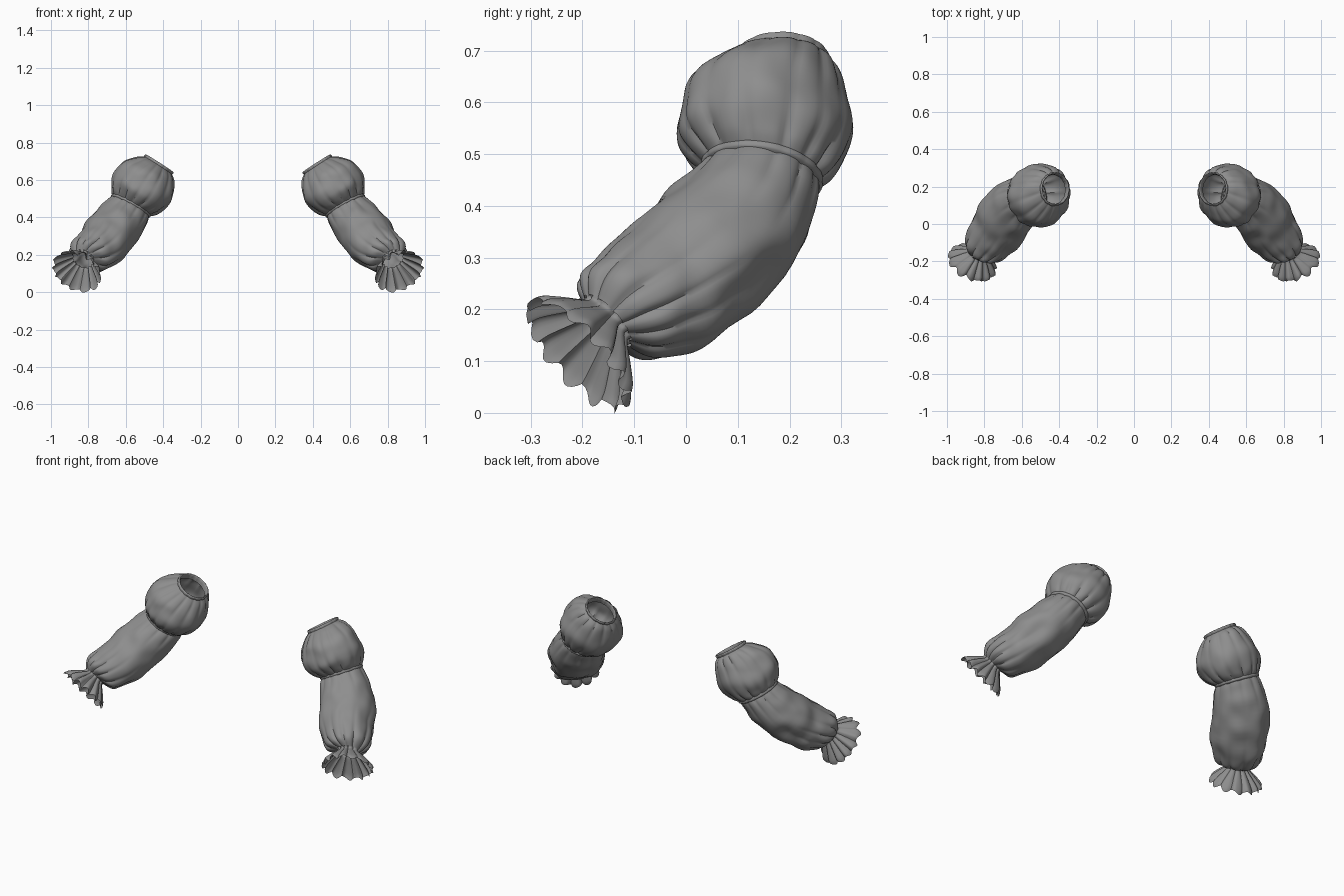
import bpy, bmesh, math
from mathutils import Vector, noise

SEG, SUB = 112, 6
cloth = bpy.data.materials.new("grey cloth")
cloth.diffuse_color = (0.27, 0.27, 0.27, 1)


def spline(rows, t):
    """Catmull-Rom through rows of numbers."""
    i = min(int(t), len(rows) - 2)
    f = t - i
    a, b, c, d = (rows[max(0, min(len(rows) - 1, i + k))] for k in (-1, 0, 1, 2))
    return [q + 0.5 * f * (r - p + f * (2 * p - 5 * q + 4 * r - s + f * (3 * (q - r) + s - p)))
            for p, q, r, s in zip(a, b, c, d)]


def pleat(ang, count):
    """Uneven gathers: rounded crests with narrow valleys, in -1..1."""
    warped = ang * count + 0.9 * math.sin(2 * ang + 1) + 0.6 * math.sin(3 * ang)
    return 1 - 2 * (1 - abs(math.cos(warped / 2))) ** 1.5


def loft(name, rows, count, wrinkle=0.0, wave=0.0, widen=0.0):
    """Rows: centre xyz, axis xyz, radius, pleat depth."""
    bm = bmesh.new()
    rings = []
    steps = (len(rows) - 1) * SUB
    for s in range(steps + 1):
        v = spline(rows, s / SUB)
        c, n, rad, depth = Vector(v[:3]), Vector(v[3:6]).normalized(), v[6], v[7]
        u = Vector((0.65, 0.75, 0.0))
        u = (u - n * u.dot(n)).normalized()
        w = n.cross(u)
        fade = math.sin(math.pi * s / steps)
        ring = []
        for k in range(SEG):
            a = 2 * math.pi * k / SEG
            d = u * math.cos(a) * (1 + widen * fade) + w * math.sin(a)
            p = c + d * (rad + depth * pleat(a, count))
            p += d * wrinkle * fade * noise.noise(p * 11 + Vector((3, 1, 7)))
            p += n * wave * (s / steps) ** 2 * math.sin(count * a + 1.2 * math.sin(2 * a))
            ring.append(bm.verts.new(p))
        rings.append(ring)
    for r0, r1 in zip(rings, rings[1:]):
        for k in range(SEG):
            j = (k + 1) % SEG
            bm.faces.new((r0[k], r0[j], r1[j], r1[k]))
    me = bpy.data.meshes.new(name)
    bm.to_mesh(me)
    bm.free()
    me.materials.append(cloth)
    ob = bpy.data.objects.new(name, me)
    bpy.context.collection.objects.link(ob)
    # the second sleeve is the mirror image
    mir = ob.modifiers.new("mirror", 'MIRROR')
    mir.use_mirror_merge = False
    bpy.ops.object.select_all(action='DESELECT')
    ob.select_set(True)
    bpy.context.view_layer.objects.active = ob
    bpy.ops.object.shade_smooth_by_angle(angle=math.radians(45))
    return ob


TOP = (0.54, -0.03, -0.84)     # axis at the shoulder opening
WAIST = (0.48, -0.15, -0.86)   # axis at the seam above the elbow
WRIST = (0.34, -0.70, -0.63)   # axis at the cuff

# thin rolled band round the shoulder opening
loft("shoulder_band", [
    (0.434, 0.184, 0.665, *TOP, 0.078, 0.001),
    (0.423, 0.187, 0.684, *TOP, 0.079, 0.001),
    (0.419, 0.188, 0.690, *TOP, 0.084, 0.001),
    (0.422, 0.187, 0.686, *TOP, 0.090, 0.001),
    (0.428, 0.185, 0.677, *TOP, 0.088, 0.002),
], 14)

# puffed upper sleeve, gathered at both ends
loft("upper_puff", [
    (0.427, 0.185, 0.679, *TOP, 0.086, 0.002),
    (0.442, 0.176, 0.658, *TOP, 0.118, 0.004),
    (0.472, 0.160, 0.618, 0.52, -0.06, -0.85, 0.152, 0.003),
    (0.505, 0.148, 0.566, 0.50, -0.10, -0.85, 0.167, 0.001),
    (0.532, 0.145, 0.520, 0.49, -0.12, -0.86, 0.161, 0.003),
    (0.556, 0.145, 0.484, *WAIST, 0.136, 0.006),
    (0.573, 0.146, 0.462, *WAIST, 0.111, 0.003),
], 14, wrinkle=0.014)

# narrow seam band between puff and forearm
loft("seam_band", [
    (0.567, 0.148, 0.472, *WAIST, 0.110, 0.001),
    (0.570, 0.147, 0.467, *WAIST, 0.118, 0.001),
    (0.575, 0.146, 0.458, *WAIST, 0.118, 0.001),
    (0.578, 0.145, 0.453, *WAIST, 0.110, 0.001),
], 14)

# long forearm sleeve, curving forward and gathered at the wrist
loft("forearm_sleeve", [
    (0.573, 0.146, 0.462, *WAIST, 0.110, 0.002),
    (0.591, 0.134, 0.436, 0.49, -0.22, -0.84, 0.118, 0.003),
    (0.628, 0.103, 0.385, 0.50, -0.36, -0.79, 0.129, 0.001),
    (0.686, 0.040, 0.308, 0.56, -0.52, -0.65, 0.134, 0.000),
    (0.746, -0.043, 0.240, 0.60, -0.66, -0.42, 0.127, 0.002),
    (0.785, -0.098, 0.208, 0.57, -0.68, -0.46, 0.116, 0.004),
    (0.812, -0.134, 0.190, 0.48, -0.69, -0.54, 0.096, 0.007),
    (0.828, -0.152, 0.178, *WRIST, 0.062, 0.004),
], 12, wrinkle=0.016, widen=0.12)

# flared, fan-pleated cuff frill
loft("cuff_frill", [
    (0.827, -0.150, 0.180, *WRIST, 0.060, 0.004),
    (0.832, -0.158, 0.171, *WRIST, 0.058, 0.005),
    (0.845, -0.178, 0.148, *WRIST, 0.090, 0.008),
    (0.857, -0.198, 0.125, *WRIST, 0.120, 0.010),
    (0.863, -0.210, 0.111, *WRIST, 0.130, 0.010),
], 13, wave=0.010)
